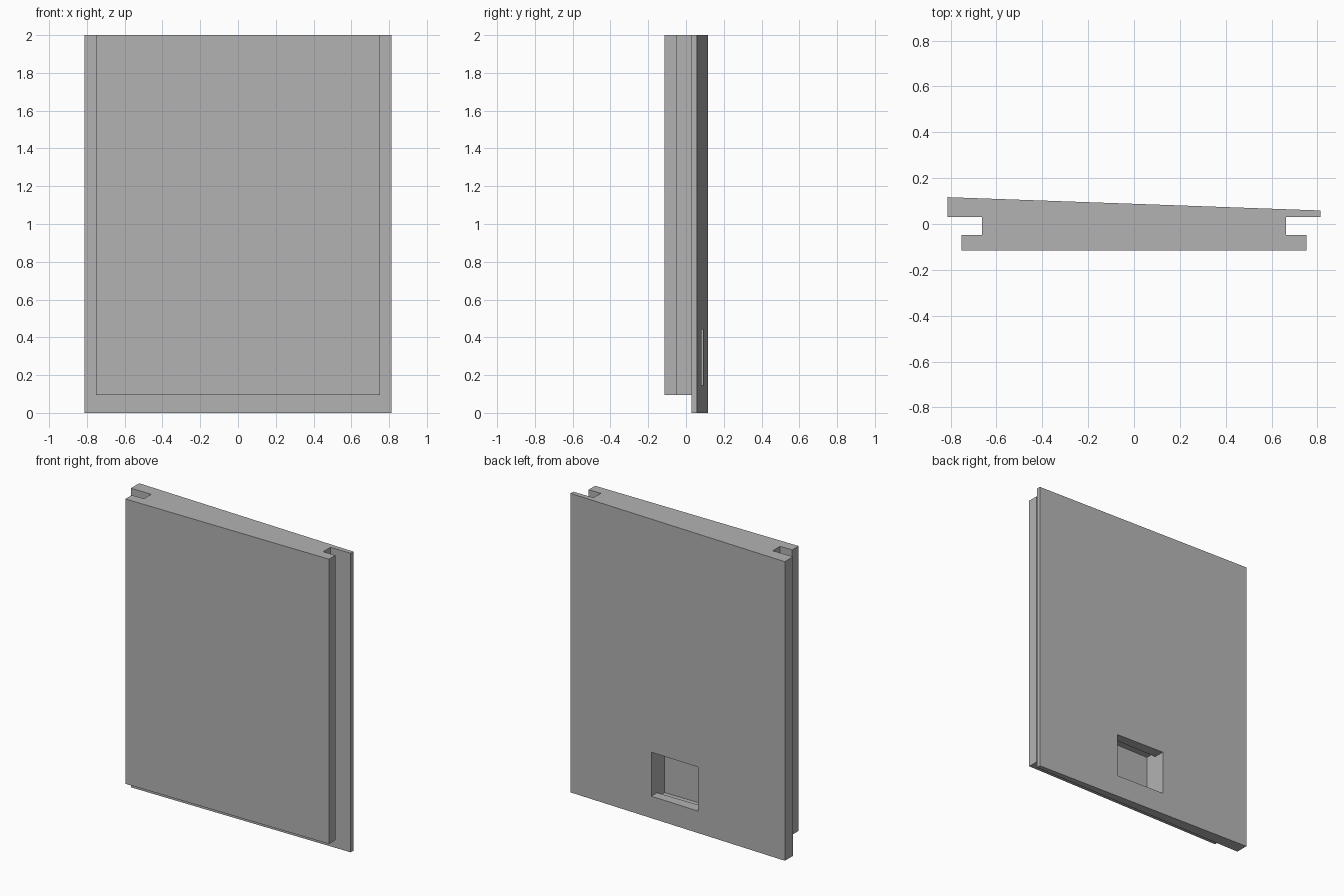
import bpy, bmesh

cube = bpy.data.objects.get("Cube")
if cube:
    bpy.data.objects.remove(cube, do_unlink=True)

grey = bpy.data.materials.new("plain grey")
grey.use_nodes = True
colour = (0.45, 0.45, 0.45, 1)
grey.diffuse_color = colour
grey.node_tree.nodes["Principled BSDF"].inputs["Base Color"].default_value = colour


def prism(name, outline, z0, z1):
    """Extrude an xy outline upward between two heights."""
    bm = bmesh.new()
    face = bm.faces.new([bm.verts.new((x, y, z0)) for x, y in outline])
    top = bmesh.ops.extrude_face_region(bm, geom=[face])["geom"]
    verts = [v for v in top if isinstance(v, bmesh.types.BMVert)]
    bmesh.ops.translate(bm, verts=verts, vec=(0, 0, z1 - z0))
    bmesh.ops.recalc_face_normals(bm, faces=bm.faces)
    mesh = bpy.data.meshes.new(name)
    bm.to_mesh(mesh)
    bm.free()
    mesh.materials.append(grey)
    obj = bpy.data.objects.new(name, mesh)
    bpy.context.collection.objects.link(obj)
    return obj


def combine(target, other, operation):
    """Apply a boolean and remove the helper."""
    mod = target.modifiers.new(operation, "BOOLEAN")
    mod.object, mod.operation, mod.solver = other, operation, "EXACT"
    bpy.context.view_layer.objects.active = target
    bpy.ops.object.modifier_apply(modifier=mod.name)
    bpy.data.objects.remove(other, do_unlink=True)


def box(name, x0, x1, y0, y1, z0, z1):
    return prism(name, [(x0, y0), (x1, y0), (x1, y1), (x0, y1)], z0, z1)


# Wedge-shaped back plate
SEAM = 0.03
panel = prism("sliding_panel", [(-0.813, SEAM), (0.813, SEAM),
                                (0.813, 0.059), (-0.813, 0.117)], 0, 2)

# Front plate and narrower core, leaving a groove along each side
half = [(0.753, -0.115), (0.753, -0.047), (0.663, -0.047), (0.663, SEAM)]
body = prism("front_body", half + [(-x, y) for x, y in reversed(half)], 0.095, 2)
combine(panel, body, "UNION")

# Finger pocket in the back, undercut above and below its lip
combine(panel, box("pocket", -0.155, 0.2, -0.06, 0.2, 0.147, 0.441), "DIFFERENCE")
combine(panel, box("undercut", -0.155, 0.2, -0.06, 0.02, 0.117, 0.471), "DIFFERENCE")
